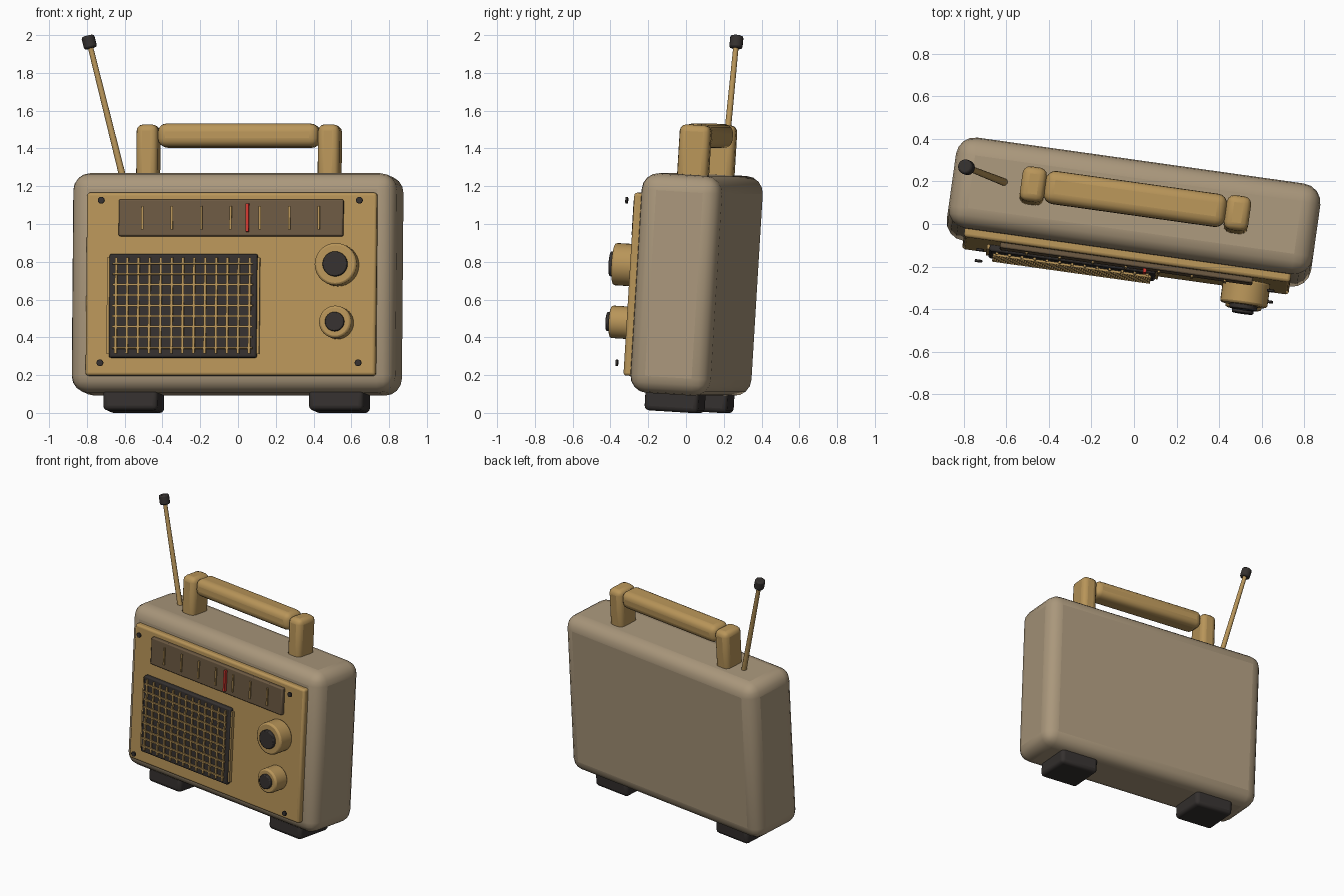
import bpy, bmesh
from math import radians
from mathutils import Matrix, Vector

if "Cube" in bpy.data.objects:
    bpy.data.objects.remove(bpy.data.objects["Cube"])

# The whole radio is turned a little and leans back
POSE = (Matrix.Translation((-0.002, 0.056, 0.68))
        @ Matrix.Rotation(radians(-8), 4, 'Z') @ Matrix.Rotation(radians(-3.5), 4, 'X'))


def material(name, rgb):
    m = bpy.data.materials.new(name)
    m.diffuse_color = (*rgb, 1)
    m.use_nodes = True
    m.node_tree.nodes["Principled BSDF"].inputs["Base Color"].default_value = m.diffuse_color
    return m


TAN = material("tan", (0.40, 0.31, 0.20))
GOLD = material("gold", (0.48, 0.30, 0.10))
BROWN = material("brown", (0.15, 0.10, 0.055))
DARK = material("dark", (0.035, 0.03, 0.028))
RED = material("red", (0.65, 0.04, 0.03))


def finish(bm, name, mat, matrix, bevel, segments):
    mesh = bpy.data.meshes.new(name)
    bm.to_mesh(mesh)
    bm.free()
    ob = bpy.data.objects.new(name, mesh)
    bpy.context.collection.objects.link(ob)
    mesh.materials.append(mat)
    ob.matrix_world = matrix
    if bevel:
        b = ob.modifiers.new("bevel", 'BEVEL')
        b.width, b.segments = bevel, segments
        b.limit_method, b.angle_limit = 'ANGLE', radians(40)
    bpy.ops.object.select_all(action='DESELECT')
    ob.select_set(True)
    bpy.context.view_layer.objects.active = ob
    bpy.ops.object.shade_smooth_by_angle(angle=radians(35))
    return ob


def box(name, centre, size, mat, bevel=0, segments=3):
    bm = bmesh.new()
    bmesh.ops.create_cube(bm, size=1)
    bmesh.ops.scale(bm, vec=size, verts=bm.verts)
    return finish(bm, name, mat, POSE @ Matrix.Translation(centre), bevel, segments)


def rod(name, a, b, r1, r2, mat, bevel=0, sides=32, pose=POSE):
    a, b = Vector(a), Vector(b)
    bm = bmesh.new()
    bmesh.ops.create_cone(bm, cap_ends=True, segments=sides, radius1=r1, radius2=r2,
                          depth=(b - a).length)
    turn = (b - a).to_track_quat('Z', 'Y').to_matrix().to_4x4()
    return finish(bm, name, mat, pose @ Matrix.Translation((a + b) / 2) @ turn, bevel, 2)


# Case and front plate
box("case", (0, 0, 0), (1.73, 0.43, 1.165), TAN, 0.09, 4)
box("front_plate", (0, -0.227, -0.013), (1.55, 0.055, 0.97), GOLD, 0.015)

# Tuning dial with tick marks and needle
box("dial_window", (0, -0.262, 0.337), (1.20, 0.036, 0.195), BROWN, 0.008, 2)
for i in range(7):
    box("dial_tick", (-0.472 + 0.157 * i, -0.283, 0.337), (0.012, 0.012, 0.125), GOLD)
box("dial_needle", (0.09, -0.288, 0.337), (0.016, 0.024, 0.15), RED)

# Speaker grille: dark panel, side trims and crossing bars
GX, GZ = -0.252, -0.13
box("speaker_panel", (GX, -0.265, GZ), (0.79, 0.04, 0.55), DARK, 0.01, 2)
for s in (-1, 1):
    box("speaker_trim", (GX + s * 0.4, -0.26, GZ), (0.016, 0.03, 0.51), GOLD)
for i in range(13):
    box("grille_upright", (GX + (i - 6) * 0.0595, -0.289, GZ), (0.013, 0.014, 0.51), GOLD)
for i in range(9):
    box("grille_crossbar", (GX, -0.296, GZ + (i - 4) * 0.056), (0.75, 0.012, 0.010), GOLD)

# Knobs with dark caps
for name, z, r, cap in (("volume_knob", 0.086, 0.112, 0.066), ("tuning_knob", -0.22, 0.086, 0.051)):
    rod(name, (0.573, -0.25, z), (0.573, -0.367, z), r, r, GOLD, 0.012)
    rod(name + "_cap", (0.573, -0.36, z), (0.573, -0.388, z), cap, cap, DARK, 0.006)

# Corner screws, standing just off the plate
for x in (-0.69, 0.69):
    for z in (-0.434, 0.428):
        rod("screw", (x, -0.297, z), (x, -0.309, z), 0.018, 0.018, DARK, 0.002, 16)

# Handle and feet
for s in (-1, 1):
    box("handle_post", (s * 0.485, 0.014, 0.67), (0.115, 0.165, 0.354), GOLD, 0.035)
    box("foot", (s * 0.55, 0, -0.615), (0.292, 0.288, 0.12), DARK, 0.025)
box("handle_grip", (0, 0.014, 0.79), (0.86, 0.155, 0.125), GOLD, 0.045, 4)

# Aerial, leaning out to the side
base, tip = Vector((-0.608, 0.196, 1.24)), Vector((-0.796, 0.27, 1.996))
way = (tip - base).normalized()
rod("aerial", base, tip - way * 0.03, 0.018, 0.014, GOLD, 0, 16, Matrix())
rod("aerial_tip", tip - way * 0.068, tip, 0.035, 0.035, DARK, 0.01, 16, Matrix())
